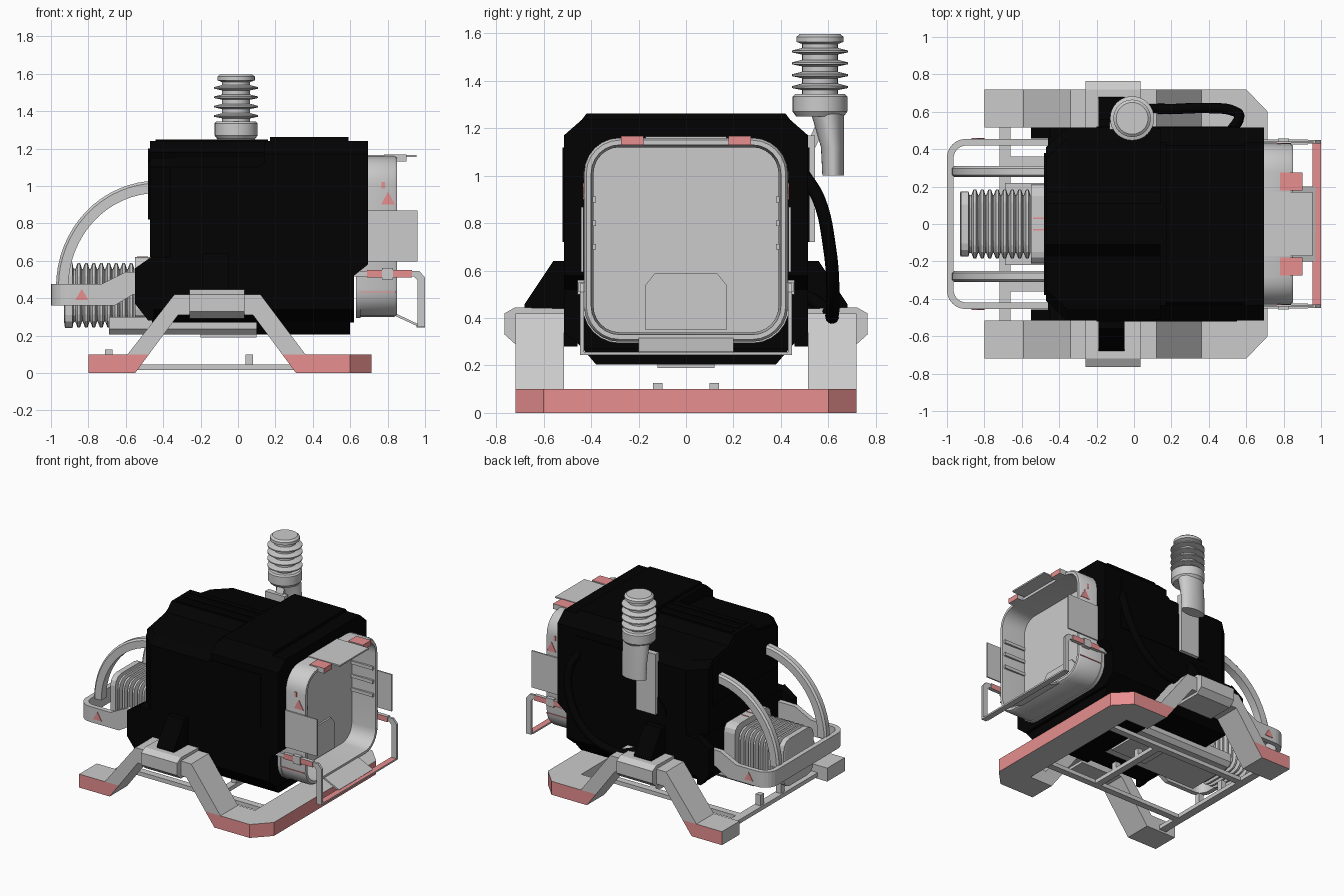
import bpy, bmesh, math

if "Cube" in bpy.data.objects:
    bpy.data.objects.remove(bpy.data.objects["Cube"])


def material(name, rgb):
    m = bpy.data.materials.new(name)
    m.diffuse_color = (*rgb, 1)
    m.use_nodes = True
    m.node_tree.nodes["Principled BSDF"].inputs["Base Color"].default_value = m.diffuse_color
    return m


GRAY = material("light_gray", (0.60, 0.60, 0.60))
BLACK = material("black", (0.0006, 0.0006, 0.0006))
RED = material("soft_red", (0.82, 0.28, 0.28))


def finish(name, bm, mat, smooth=False):
    bmesh.ops.recalc_face_normals(bm, faces=bm.faces)
    me = bpy.data.meshes.new(name)
    bm.to_mesh(me)
    bm.free()
    ob = bpy.data.objects.new(name, me)
    bpy.context.collection.objects.link(ob)
    me.materials.append(mat)
    if smooth:
        bpy.ops.object.select_all(action='DESELECT')
        ob.select_set(True)
        bpy.context.view_layer.objects.active = ob
        bpy.ops.object.shade_smooth_by_angle(angle=math.radians(35))
    return ob


def loft(name, loops, mat, smooth=False, closed=False):
    """Skin a series of equal loops; cap the ends or join them in a ring."""
    bm = bmesh.new()
    rows = [[bm.verts.new(p) for p in loop] for loop in loops]
    n = len(rows[0])
    pairs = list(zip(rows, rows[1:])) + ([(rows[-1], rows[0])] if closed else [])
    for a, b in pairs:
        for i in range(n):
            bm.faces.new((a[i], a[(i + 1) % n], b[(i + 1) % n], b[i]))
    if not closed:
        bm.faces.new(rows[0])
        bm.faces.new(rows[-1])
    return finish(name, bm, mat, smooth)


def place(axis, p, d):
    """2D point p at depth d: x -> (y,z), y -> (x,z), z -> (x,y)."""
    return {'x': (d, p[0], p[1]), 'y': (p[0], d, p[1]), 'z': (p[0], p[1], d)}[axis]


def prism(name, axis, pts, lo, hi, mat, smooth=False):
    return loft(name, [[place(axis, p, d) for p in pts] for d in (lo, hi)], mat, smooth)


def box(name, x0, x1, y0, y1, z0, z1, mat):
    return prism(name, 'z', [(x0, y0), (x1, y0), (x1, y1), (x0, y1)], z0, z1, mat)


def rounded(cx, cy, hx, hy, r, n=6):
    pts = []
    for k, (sx, sy) in enumerate([(1, 1), (-1, 1), (-1, -1), (1, -1)]):
        for i in range(n + 1):
            a = math.pi / 2 * (k + i / n)
            pts.append((cx + sx * (hx - r) + r * math.cos(a), cy + sy * (hy - r) + r * math.sin(a)))
    return pts


def ellipse(cx, cy, rx, ry, n=32):
    return [(cx + rx * math.cos(2 * math.pi * i / n), cy + ry * math.sin(2 * math.pi * i / n)) for i in range(n)]


def tube(name, pts, radius, mat):
    cu = bpy.data.curves.new(name, 'CURVE')
    cu.dimensions = '3D'
    cu.bevel_depth, cu.bevel_resolution, cu.resolution_u, cu.use_fill_caps = radius, 3, 8, True
    sp = cu.splines.new('BEZIER')
    sp.bezier_points.add(len(pts) - 1)
    for b, p in zip(sp.bezier_points, pts):
        b.co = p
        b.handle_left_type = b.handle_right_type = 'AUTO'
    ob = bpy.data.objects.new(name, cu)
    bpy.context.collection.objects.link(ob)
    ob.data.materials.append(mat)
    bpy.ops.object.select_all(action='DESELECT')
    ob.select_set(True)
    bpy.context.view_layer.objects.active = ob
    bpy.ops.object.convert(target='MESH')
    bpy.ops.object.shade_smooth_by_angle(angle=math.radians(40))


def mirrored(half):
    return half + [(-y, z) for y, z in reversed(half)]


def paint_red(ob, rule):
    ob.data.materials.append(RED)
    for f in ob.data.polygons:
        if rule(f.normal, f.center):
            f.material_index = 1


# Main housing: lower hull, tall front half, crowned rear half with cut corners
prism("lower_hull", 'x', mirrored([(0.43, 0.27), (0.515, 0.34), (0.515, 0.62)]), -0.46, 0.62, BLACK)
prism("upper_hull", 'x', mirrored([(0.515, 0.62), (0.515, 1.17), (0.435, 1.24)]), 0.14, 0.62, BLACK)
loft("rear_hull", [[(x, y, z) for y, z in mirrored([(w, 0.62), (w, 1.10), (w - 0.06, 1.15), (0.17, 1.18), (0.11, 1.24)])]
                   for x, w in ((-0.47, 0.41), (-0.36, 0.515), (0.14, 0.515))], BLACK)
front = loft("housing_front", [[(x, y, z) for y, z in mirrored([(0.515, zb), (0.515, 1.17), (0.435, 1.24)])]
                               for x, zb in ((0.62, 0.52), (0.695, 0.58))], BLACK)
cutter = prism("hatch_cutter", 'x', rounded(0, 0.73, 0.4, 0.4, 0.12), 0.64, 0.8, BLACK)
cutter.hide_render = True
cutter.hide_set(True)
mod = front.modifiers.new("recess", 'BOOLEAN')
mod.operation, mod.object, mod.solver = 'DIFFERENCE', cutter, 'EXACT'
prism("rear_panel", 'x', mirrored([(0.38, 0.82), (0.38, 1.13), (0.17, 1.17), (0.11, 1.2)]), -0.482, -0.465, BLACK)
prism("chin", 'x', mirrored([(0.38, 0.205), (0.44, 0.275)]), 0.1, 0.6, BLACK)
prism("roof_panel", 'x', mirrored([(0.44, 1.235), (0.42, 1.262)]), 0.17, 0.59, BLACK)
for i in range(3):
    y = (i - 1) * 0.075
    box("roof_rib", -0.44, 0.16, y - 0.02, y + 0.02, 1.235, 1.247, BLACK)

for s in (-1, 1):
    # Lower rear cheeks, side panels and leg mounts
    prism("rear_cheek", 'y', [(-0.45, 0.63), (-0.55, 0.56), (-0.55, 0.37), (-0.48, 0.28), (-0.45, 0.28)],
          s * 0.458, s * 0.515, BLACK)
    prism("side_panel", 'y', [(-0.2, 0.72), (-0.2, 0.77), (0.13, 1.12), (0.55, 1.12), (0.55, 0.72)],
          s * 0.51, s * 0.52, BLACK)
    prism("leg_mount", 'x', [(s * y, z) for y, z in
          [(0.5, 0.64), (0.56, 0.64), (0.68, 0.46), (0.68, 0.42), (0.5, 0.34)]], -0.19, -0.05, BLACK)

    # Bent side legs with red outer feet
    leg = prism("leg", 'y', [(-0.8, 0), (-0.55, 0), (-0.32, 0.31), (0.08, 0.31), (0.31, 0), (0.36, 0), (0.36, 0.1),
                (0.12, 0.42), (-0.34, 0.42), (-0.59, 0.1), (-0.8, 0.1)], s * 0.515, s * 0.72, GRAY)
    bm = bmesh.new()
    bm.from_mesh(leg.data)
    bmesh.ops.bisect_plane(bm, geom=bm.verts[:] + bm.edges[:] + bm.faces[:], plane_co=(0, 0, 0.1), plane_no=(0, 0, 1))
    bm.to_mesh(leg.data)
    bm.free()
    paint_red(leg, lambda n, c: n.y * s > 0.5 and c.z < 0.1)
    prism("leg_clamp", 'x', [(s * y, z) for y, z in [(0.515, 0.44), (0.72, 0.445), (0.765, 0.42), (0.765, 0.33),
          (0.72, 0.29), (0.515, 0.29)]], -0.26, 0.035, GRAY)

    # Undercarriage rails and posts
    box("under_rail", -0.69, 0.52, s * 0.36, s * 0.31, 0.015, 0.045, GRAY)
    for x, z in ((-0.69, 0.125), (0.06, 0.1)):
        box("rail_post", x - 0.02, x + 0.02, s * 0.14, s * 0.1, 0.03, z, GRAY)

    # Rear arms, arched guards and warning marks
    prism("rear_guard_arm", 'y', [(-0.73, 0.475), (-0.6, 0.54), (-0.45, 0.54), (-0.45, 0.42), (-0.56, 0.42),
          (-0.66, 0.36), (-0.73, 0.36)], s * 0.42, s * 0.455, GRAY)
    arc = []
    for i in range(17):
        a = math.pi / 2 * (1 + i / 16)
        cx, cz = -0.43 + 0.51 * math.cos(a), 0.46 + 0.535 * math.sin(a)
        rx, rz = math.cos(a) * 0.033, math.sin(a) * 0.033
        arc.append([(cx + u * rx, s * 0.28 + v * 0.03, cz + u * rz)
                    for u, v in ((1, 0.6), (0.6, 1), (-1, 1), (-1, -1), (0.6, -1), (1, -0.6))])
    loft("arched_guard", arc, GRAY, True)
    prism("rear_mark", 'y', [(-0.87, 0.39), (-0.8, 0.39), (-0.835, 0.45)], s * 0.452, s * 0.459, RED)
    prism("front_mark", 'y', [(0.765, 0.9), (0.84, 0.9), (0.802, 0.97)], s * 0.425, s * 0.434, RED)
    box("mark_line", 0.768, 0.785, s * 0.425, s * 0.433, 0.985, 1.02, RED)
    box("frame_line", 0.63, 0.845, s * 0.425, s * 0.433, 0.43, 0.436, RED)

    # Front bumper arms, side flaps and hatch latches
    prism("bumper_arm", 'y', [(0.62, 0.515), (0.94, 0.515), (0.96, 0.495), (0.96, 0.245), (1.0, 0.245), (1.0, 0.51),
          (0.97, 0.545), (0.62, 0.545)], s * 0.43, s * 0.448, GRAY)
    sleeve = box("arm_sleeve", 0.69, 0.93, s * 0.425, s * 0.453, 0.51, 0.55, GRAY)
    paint_red(sleeve, lambda n, c: abs(n.y) > 0.5)
    box("arm_clip", 0.77, 0.83, s * 0.42, s * 0.457, 0.5, 0.56, GRAY)
    box("side_flap", 0.69, 0.96, s * 0.432, s * 0.442, 0.595, 0.868, GRAY)
    latch = box("top_latch", 0.78, 0.9, s * 0.18, s * 0.275, 1.13, 1.168, GRAY)
    paint_red(latch, lambda n, c: n.z > 0.5 or n.x > 0.5)
    for z in (0.7, 0.8, 0.9):
        box("inner_slat", 0.66, 0.84, s * 0.38, s * 0.395, z - 0.012, z + 0.012, GRAY)

# Front skid joining both feet, red on its outer sides
half = [(0.36, 0.515), (0.36, 0.72), (0.6, 0.72), (0.715, 0.6)]
skid = prism("front_skid", 'z', [(0.5, 0.515)] + half + [(x, -y) for x, y in reversed(half)] + [(0.5, -0.515)],
             0, 0.1, GRAY)
paint_red(skid, lambda n, c: abs(n.z) < 0.5 and (n.x > 0.3 or abs(c.y) > 0.7))
box("rear_crossbar", -0.72, -0.66, -0.53, 0.53, 0.015, 0.045, GRAY)
box("middle_crossbar", 0.035, 0.085, -0.34, 0.34, 0.015, 0.045, GRAY)

# Hollow front frame with recessed hatch
ring = [(0.63, 0.43, 0.15), (0.835, 0.43, 0.15), (0.85, 0.42, 0.14), (0.85, 0.40, 0.12), (0.7, 0.39, 0.11),
        (0.63, 0.39, 0.11)]
loft("front_frame", [[(x, y, z) for y, z in rounded(0, 0.73, h, h, r)] for x, h, r in ring], GRAY, True, True)
prism("frame_band", 'x', [p for p in rounded(0, 0.73, 0.436, 0.436, 0.156)], 0.63, 0.655, GRAY, True)
prism("hatch", 'x', rounded(0, 0.73, 0.395, 0.395, 0.115), 0.645, 0.662, GRAY, True)
prism("hatch_step", 'x', mirrored([(0.17, 0.35), (0.17, 0.54), (0.13, 0.59)]), 0.655, 0.675, GRAY)
box("top_flap", 0.69, 0.955, -0.17, 0.17, 1.155, 1.166, GRAY)
prism("lower_flap", 'y', [(0.84, 0.305), (0.84, 0.32), (0.97, 0.258), (0.97, 0.245)], -0.2, 0.2, GRAY)
bar = box("bumper_bar", 0.955, 1.0, -0.43, 0.43, 0.244, 0.256, GRAY)
paint_red(bar, lambda n, c: n.z > 0.5)

# Rear guard band with rounded corners
out = [p for p in rounded(-0.73, 0, 0.27, 0.455, 0.1) if p[0] < -0.73]
inn = [p for p in rounded(-0.73, 0, 0.235, 0.42, 0.07) if p[0] < -0.73]
u_shape = [(-0.73, 0.455)] + out + [(-0.73, -0.455), (-0.73, -0.42)] + inn[::-1] + [(-0.73, 0.42)]
prism("rear_guard", 'z', u_shape, 0.36, 0.475, GRAY)

# Rear bellows with end cap and collar
sections = [(-0.93, 0.165, 0.14), (-0.925, 0.175, 0.175), (-0.885, 0.175, 0.175), (-0.88, 0.155, 0.145)]
for i in range(8):
    x = -0.87 + i * 0.04
    sections += [(x, 0.155, 0.14), (x + 0.012, 0.185, 0.172), (x + 0.026, 0.185, 0.172), (x + 0.036, 0.155, 0.14)]
loft("bellows", [[(x, y, z) for y, z in rounded(0, 0.415, hy, hz, 0.07, 3)] for x, hy, hz in sections], GRAY)
prism("bellows_collar", 'x', rounded(0, 0.45, 0.21, 0.17, 0.06, 3), -0.55, -0.44, GRAY)
for y in (-0.03, 0.03):
    box("collar_stripe", -0.54, -0.48, y - 0.004, y + 0.004, 0.615, 0.623, RED)

# Belly tray
prism("belly_tray", 'x', mirrored([(0.19, 0.205), (0.22, 0.235), (0.22, 0.3)]), -0.69, 0.12, GRAY)
box("belly_keel", -0.2, 0.1, -0.12, 0.12, 0.19, 0.21, GRAY)

# Ribbed chimney, its narrowing base and wall bracket
profile = [(0.1, 1.25), (0.115, 1.27), (0.115, 1.335), (0.105, 1.345), (0.075, 1.345)]
for z in (1.375, 1.425, 1.475, 1.525):
    profile += [(0.075, z - 0.014), (0.118, z - 0.005), (0.118, z + 0.003), (0.075, z + 0.014)]
profile += [(0.075, 1.555), (0.1, 1.565), (0.1, 1.585), (0.085, 1.597)]
CX, CY = -0.01, 0.565
loft("chimney", [[(x, y, z) for x, y in ellipse(CX, CY, r, r)] for r, z in profile], GRAY, True)
loft("chimney_base", [[(x, y, z) for x, y in ellipse(CX, cy, rx, ry)] for cy, rx, ry, z in
     ((0.621, 0.095, 0.046, 1.0), (0.618, 0.098, 0.049, 1.12), (0.597, 0.1, 0.069, 1.26))], GRAY, True)
box("chimney_bracket", -0.13, 0.03, 0.505, 0.545, 0.72, 1.17, GRAY)
prism("chimney_strut", 'x', [(0.51, 1.05), (0.51, 1.13), (0.57, 1.27), (0.62, 1.27)], -0.06, 0.0, GRAY)

# Looping hose on the back wall
tube("back_hose", [(0.52, 0.5, 1.0), (0.56, 0.56, 0.9), (0.53, 0.605, 0.7), (0.4, 0.62, 0.5), (0.22, 0.615, 0.41),
                   (0.02, 0.6, 0.43), (-0.08, 0.5, 0.5)], 0.028, BLACK)
